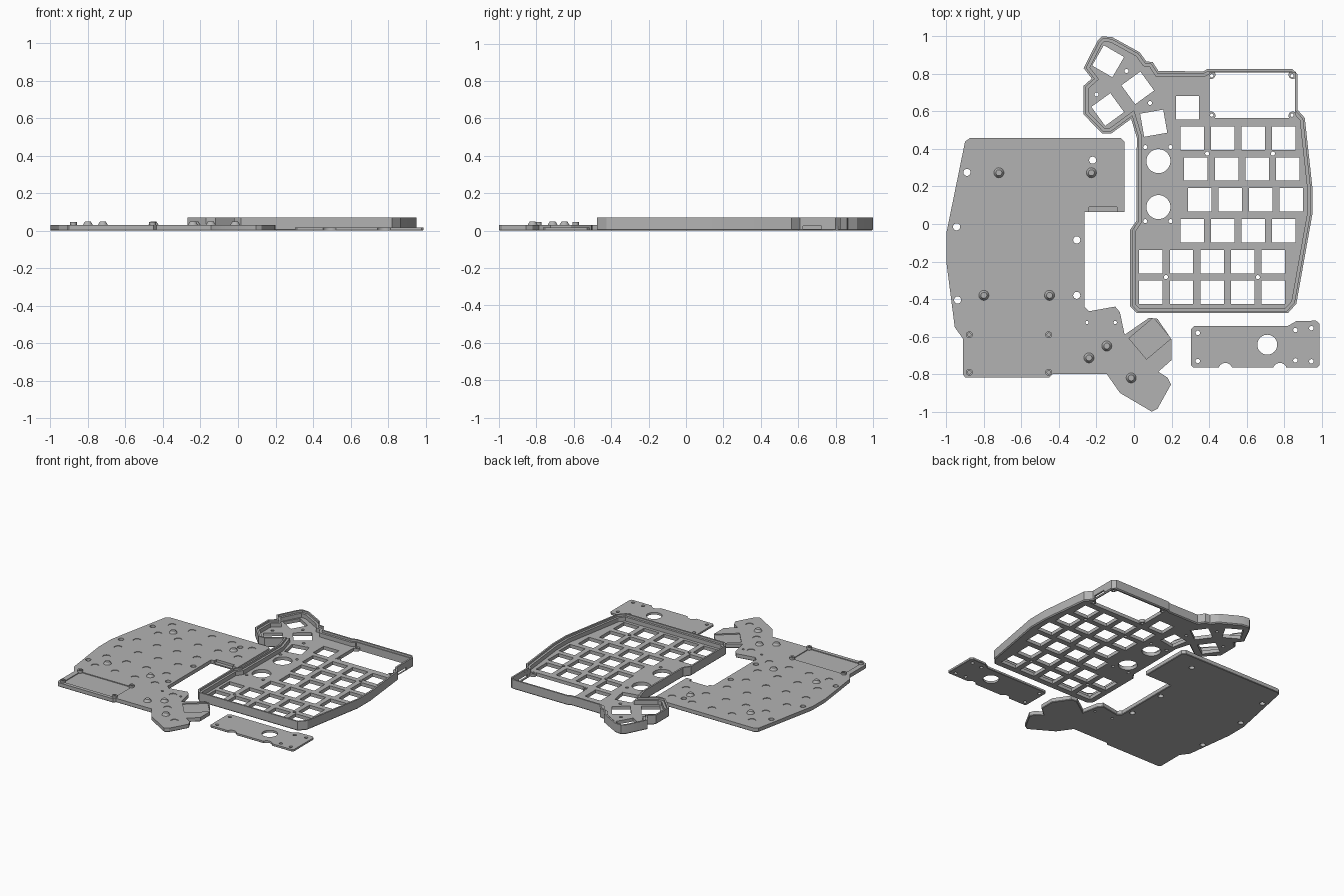
import bpy, bmesh, math
from mathutils import Vector

grey = bpy.data.materials.new("plain_grey")
grey.diffuse_color = (0.45, 0.45, 0.45, 1)


def finish(name, bm):
    bmesh.ops.recalc_face_normals(bm, faces=bm.faces)
    me = bpy.data.meshes.new(name)
    bm.to_mesh(me)
    bm.free()
    ob = bpy.data.objects.new(name, me)
    me.materials.append(grey)
    bpy.context.collection.objects.link(ob)
    return ob


def inset(pts, d):
    """Mitred inward offset of a clockwise outline."""
    out = []
    for i, p in enumerate(pts):
        p, a, b = Vector(p), Vector(pts[i - 1]), Vector(pts[(i + 1) % len(pts)])
        e, f = (p - a).normalized(), (b - p).normalized()
        n, m = Vector((e.y, -e.x)), Vector((f.y, -f.x))
        out.append(p + (n + m) * d / (1 + n.dot(m)))
    return out


def loft(bm, outline, profile):
    """Closed solid through rings given as (inset, z)."""
    rings = [[bm.verts.new((p.x, p.y, z)) for p in inset(outline, d)] for d, z in profile]
    n = len(outline)
    for r, s in zip(rings, rings[1:]):
        for i in range(n):
            bm.faces.new((r[i], r[(i + 1) % n], s[(i + 1) % n], s[i]))
    bm.faces.new(rings[0])
    bm.faces.new(rings[-1])


def disc(bm, x, y, r, z0, z1, r2=None, seg=24):
    ring = lambda q, z: [bm.verts.new((x + q * math.cos(t * math.tau / seg),
                                       y + q * math.sin(t * math.tau / seg), z)) for t in range(seg)]
    a, b = ring(r, z0), ring(r if r2 is None else r2, z1)
    for i in range(seg):
        bm.faces.new((a[i], a[(i + 1) % seg], b[(i + 1) % seg], b[i]))
    bm.faces.new(a)
    bm.faces.new(b)


def box(bm, x, y, w, h, z0, z1, turn=0):
    c, s = math.cos(math.radians(turn)), math.sin(math.radians(turn))
    quad = [(x + c * u * w / 2 - s * v * h / 2, y + s * u * w / 2 + c * v * h / 2)
            for u, v in ((-1, -1), (-1, 1), (1, 1), (1, -1))]
    loft(bm, quad, [(0, z0), (0, z1)])


def carve(ob, bm):
    cutter = finish("cutter", bm)
    cutter.hide_render = True
    mod = ob.modifiers.new("cut", 'BOOLEAN')
    mod.operation, mod.solver, mod.object = 'DIFFERENCE', 'EXACT', cutter
    bpy.context.view_layer.objects.active = ob
    bpy.ops.object.modifier_apply(modifier=mod.name)
    bpy.data.objects.remove(cutter)


def smooth(ob):
    bpy.ops.object.select_all(action='DESELECT')
    ob.select_set(True)
    bpy.context.view_layer.objects.active = ob
    bpy.ops.object.shade_smooth_by_angle(angle=math.radians(25))


# Key positions: straight rows, then thumb keys with their turn
rows = [(0.62, 0.285, 1), (0.457, 0.31, 4), (0.293, 0.33, 4), (0.13, 0.35, 4),
        (-0.035, 0.31, 4), (-0.2, 0.09, 5), (-0.363, 0.09, 5)]
keys = [(x0 + 0.163 * i, y, 0) for y, x0, n in rows for i in range(n)]
keys += [(-0.138, 0.867, -30), (0.02, 0.725, 36), (-0.14, 0.61, 36), (0.105, 0.537, 10)]

# Keyboard case: chamfered tray with a stepped rim
case_outline = [(-0.17, 1.0), (-0.115, 0.995), (0.03, 0.915), (0.065, 0.867), (0.1, 0.862),
                (0.13, 0.815), (0.37, 0.813), (0.39, 0.825), (0.845, 0.825), (0.87, 0.8),
                (0.87, 0.61), (0.91, 0.565), (0.95, 0.2), (0.95, 0.05), (0.865, -0.425),
                (0.82, -0.475), (0.015, -0.475), (-0.02, -0.44), (-0.02, -0.03), (0.012, 0.015),
                (0.015, 0.46), (-0.015, 0.56), (-0.12, 0.483), (-0.17, 0.483), (-0.27, 0.585),
                (-0.27, 0.735), (-0.225, 0.775), (-0.268, 0.83), (-0.195, 0.975)]
bm = bmesh.new()
loft(bm, case_outline, [(0.007, 0), (0, 0.007), (0, 0.07), (0.012, 0.07),
                        (0.012, 0.055), (0.028, 0.055), (0.028, 0.025)])
case = finish("keyboard_case", bm)

# Key, knob, screw and controller openings
cut = bmesh.new()
for x, y, turn in keys:
    box(cut, x, y, 0.125, 0.125, -0.05, 0.2, turn)
for y in (0.335, 0.09):
    disc(cut, 0.13, y, 0.064, -0.05, 0.2, seg=40)
for x, y in [(0.06, 0.41), (0.195, 0.41), (0.06, 0.015), (0.195, 0.015), (0.39, 0.375),
             (0.74, 0.375), (0.17, -0.283), (0.66, -0.283), (0.085, 0.645), (-0.04, 0.815), (-0.2, 0.69)]:
    disc(cut, x, y, 0.011, -0.05, 0.2, seg=16)
box(cut, 0.63, 0.686, 0.455, 0.243, -0.05, 0.2)
carve(case, cut)

# Cable slot in the right wall
cut = bmesh.new()
box(cut, 0.87, 0.675, 0.06, 0.1, 0.008, 0.026)
carve(case, cut)
smooth(case)

# Screw tabs in the corners of the controller opening
bm = bmesh.new()
for x in (0.412, 0.845):
    for y in (0.577, 0.795):
        disc(bm, x, y, 0.022, 0.002, 0.024)
tabs = finish("controller_screw_tabs", bm)
cut = bmesh.new()
for x in (0.414, 0.842):
    for y in (0.58, 0.79):
        disc(cut, x, y, 0.009, -0.05, 0.1, seg=16)
carve(tabs, cut)
smooth(tabs)

# Bottom cover
base_outline = [(-0.9, 0.44), (-0.875, 0.457), (-0.07, 0.457), (-0.05, 0.437), (-0.05, 0.064),
                (-0.265, 0.064), (-0.265, -0.44), (-0.24, -0.465), (-0.1, -0.44), (-0.075, -0.47),
                (-0.05, -0.59), (0.08, -0.5), (0.125, -0.505), (0.2, -0.615), (0.2, -0.725),
                (0.13, -0.787), (0.18, -0.82), (0.197, -0.855), (0.125, -0.985), (0.095, -1.0),
                (-0.075, -0.9), (-0.145, -0.8), (-0.435, -0.8), (-0.45, -0.817), (-0.9, -0.817),
                (-0.912, -0.8), (-0.912, -0.61), (-0.955, -0.55), (-1.0, -0.2), (-1.0, -0.05)]
bm = bmesh.new()
loft(bm, base_outline, [(0.004, 0), (0, 0.004), (0, 0.03)])
base = finish("bottom_cover", bm)

# Cover holes, pockets and the shallow dimples under each key
cut = bmesh.new()
for x, y in [(-0.89, 0.275), (-0.22, 0.34), (-0.945, -0.015), (-0.94, -0.405), (-0.305, -0.085), (-0.305, -0.38)]:
    disc(cut, x, y, 0.019, -0.05, 0.1)
for x in (-0.25, -0.1):
    disc(cut, x, -0.525, 0.009, -0.05, 0.1, seg=16)
for x, y, turn in keys[1:-2] + keys[-1:]:
    disc(cut, -x - 0.05, -y, 0.027, 0.026, 0.1)
box(cut, -0.665, -0.69, 0.42, 0.2, 0.024, 0.1)
box(cut, 0.085, -0.61, 0.17, 0.145, 0.022, 0.1, 40)
box(cut, -0.165, 0.07, 0.15, 0.04, 0.012, 0.1)
carve(base, cut)
smooth(base)

# Tapered locating pegs
bm = bmesh.new()
for x, y in [(-0.72, 0.273), (-0.227, 0.273), (-0.8, -0.38), (-0.45, -0.38),
             (-0.24, -0.713), (-0.145, -0.65), (-0.015, -0.82)]:
    disc(bm, x, y, 0.028, 0.028, 0.048, 0.016)
smooth(finish("locating_pegs", bm))

# Round bosses at the controller panel corners
bm = bmesh.new()
for x in (-0.877, -0.455):
    for y in (-0.59, -0.79):
        disc(bm, x, y, 0.018, 0.02, 0.045)
bosses = finish("panel_bosses", bm)
cut = bmesh.new()
for x in (-0.877, -0.455):
    for y in (-0.59, -0.79):
        disc(cut, x, y, 0.009, 0.01, 0.1, seg=16)
carve(bosses, cut)
smooth(bosses)

# Loose cover plate with knob hole, screw holes and edge notches
bm = bmesh.new()
loft(bm, [(0.305, -0.56), (0.32, -0.543), (0.82, -0.543), (0.865, -0.517), (0.97, -0.515), (0.987, -0.53),
          (0.987, -0.755), (0.977, -0.765), (0.315, -0.765), (0.305, -0.755)], [(0.003, 0), (0, 0.003), (0, 0.016)])
plate = finish("knob_cover_plate", bm)
cut = bmesh.new()
disc(cut, 0.71, -0.643, 0.053, -0.05, 0.1, seg=40)
for x in (0.487, 0.777):
    disc(cut, x, -0.777, 0.037, -0.05, 0.1)
for x, y in [(0.34, -0.58), (0.34, -0.73), (0.86, -0.565), (0.945, -0.555), (0.86, -0.727), (0.945, -0.732)]:
    disc(cut, x, y, 0.012, -0.05, 0.1, seg=16)
carve(plate, cut)
smooth(plate)
